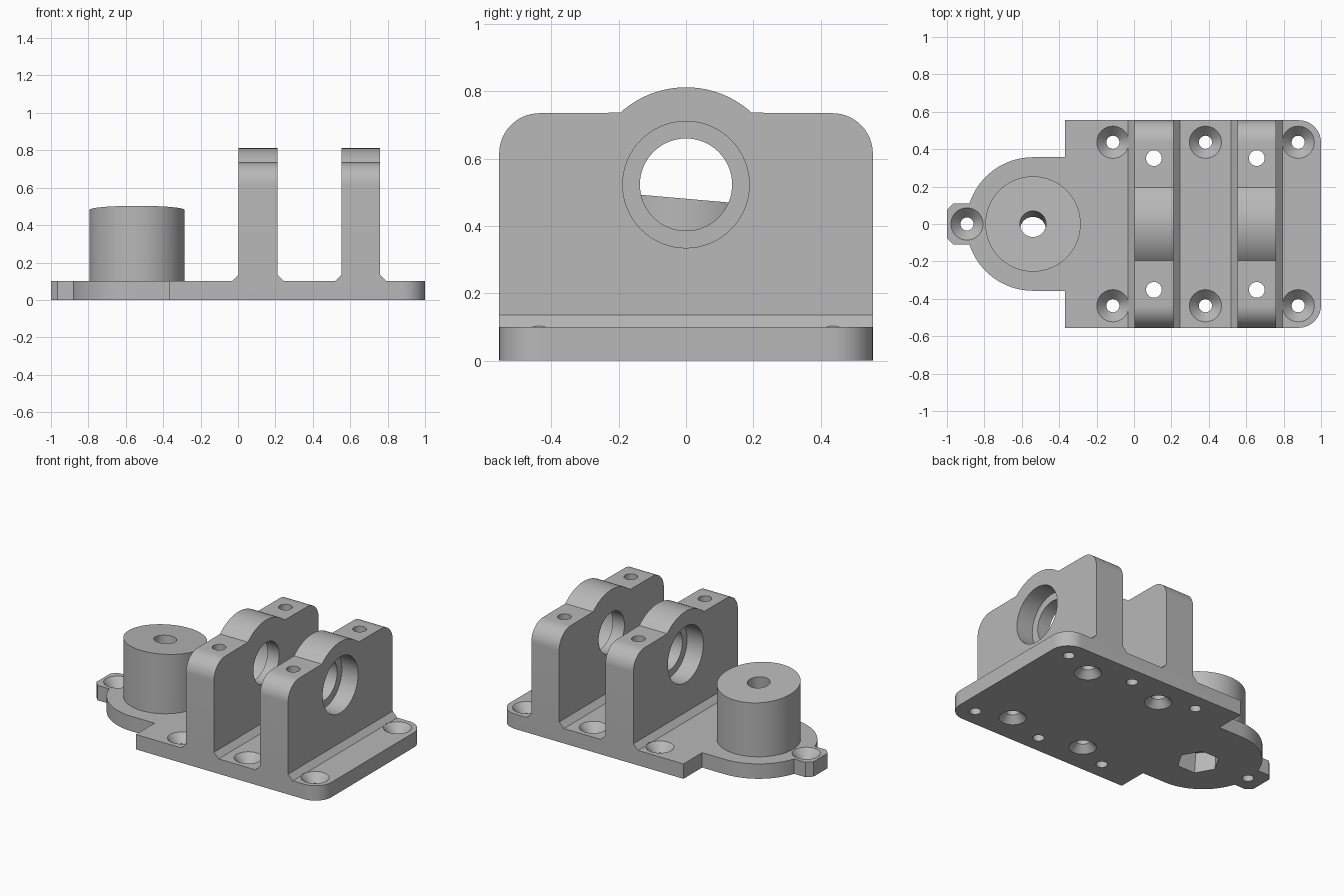
import bpy, bmesh, math
from mathutils import Matrix

if "Cube" in bpy.data.objects:
    bpy.data.objects.remove(bpy.data.objects["Cube"])

GREY = bpy.data.materials.new("light_grey")
GREY.diffuse_color = (0.48, 0.48, 0.48, 1)
GREY.use_nodes = True
GREY.node_tree.nodes["Principled BSDF"].inputs["Base Color"].default_value = GREY.diffuse_color
PLACE = {'x': lambda a, b, t: (t, a, b),
         'y': lambda a, b, t: (a, t, b),
         'z': lambda a, b, t: (a, b, t)}


def finish(name, bm):
    bmesh.ops.recalc_face_normals(bm, faces=bm.faces)
    me = bpy.data.meshes.new(name)
    bm.to_mesh(me)
    bm.free()
    me.materials.append(GREY)
    ob = bpy.data.objects.new(name, me)
    bpy.context.collection.objects.link(ob)
    return ob


def bridge(name, rings):
    """Solid skinned through matching rings of points."""
    bm = bmesh.new()
    vs = [[bm.verts.new(p) for p in r] for r in rings]
    n = len(rings[0])
    bm.faces.new(vs[0])
    bm.faces.new(vs[-1])
    for a, b in zip(vs, vs[1:]):
        for i in range(n):
            j = (i + 1) % n
            bm.faces.new((a[i], a[j], b[j], b[i]))
    return finish(name, bm)


def prism(name, pts, axis, lo, hi):
    return bridge(name, [[PLACE[axis](a, b, t) for a, b in pts] for t in (lo, hi)])


def arc(cx, cy, r, a0, a1, n):
    return [(cx + r * math.cos(math.radians(a0 + (a1 - a0) * i / n)),
             cy + r * math.sin(math.radians(a0 + (a1 - a0) * i / n))) for i in range(n + 1)]


def circle(r, n, cx=0, cy=0):
    return arc(cx, cy, r, 0, 360, n)[:-1]


def turned(name, x, y, profile, n=40):
    """Round solid from (radius, height) pairs."""
    return bridge(name, [[(a, b, z) for a, b in circle(r, n, x, y)] for r, z in profile])


def combine(target, tool, op):
    m = target.modifiers.new(op, 'BOOLEAN')
    m.operation, m.solver, m.object = op, 'EXACT', tool
    bpy.context.view_layer.objects.active = target
    bpy.ops.object.modifier_apply(modifier=m.name)
    bpy.data.objects.remove(tool)


H, W, C = 0.10, 0.555, 0.035          # plate height, half width, foot chamfer
UPRIGHTS = ((0.003, 0.21), (0.553, 0.76))
BOSS_X, BORE_Z = -0.54, 0.523

# Plate and both uprights with chamfered feet, as one side profile
side = [(-0.37, 0), (1.1, 0), (1.1, H)]
for a, b in reversed(UPRIGHTS):
    side += [(b + C, H), (b, H + C), (b, 0.9), (a, 0.9), (a, H + C), (a - C, H)]
side.append((-0.37, H))
body = prism("bearing_bracket", side, 'y', -0.7, 0.7)

# Rounded shoulders and crown of the uprights
half = math.degrees(math.acos(0.195 / 0.29))
outline = ([(-W, -0.1), (W, -0.1)] + arc(W - 0.12, 0.615, 0.12, 0, 90, 14)
           + arc(0, 0.522, 0.29, half, 180 - half, 28)
           + arc(-W + 0.12, 0.615, 0.12, 90, 180, 14))
combine(body, prism("shoulder_outline", outline, 'x', -0.6, 1.2), 'INTERSECT')

# Rounded plate corners at the right end
plan = ([(-0.5, -0.7), (0.88, -0.7), (0.88, -W)] + arc(0.88, -W + 0.12, 0.12, -90, 0, 14)
        + arc(0.88, W - 0.12, 0.12, 0, 90, 14) + [(0.88, 0.7), (-0.5, 0.7)])
combine(body, prism("plate_outline", plan, 'z', -0.2, 1.0), 'INTERSECT')

# Round neck, end tab and boss with a slanted top
neck = [(-0.2, 0.357)] + arc(BOSS_X, 0, 0.357, 90, 270, 48) + [(-0.2, -0.357)]
combine(body, prism("neck", neck, 'z', 0, H), 'UNION')
tab = [(-0.8, -0.11), (-0.8, 0.11), (-0.965, 0.11), (-1, 0.075), (-1, -0.075), (-0.965, -0.11)]
combine(body, prism("end_tab", tab, 'z', 0, H), 'UNION')
ring = circle(0.255, 72, BOSS_X, 0)
slope = math.tan(math.radians(5))
combine(body, bridge("boss", [[(a, b, 0.05) for a, b in ring],
                              [(a, b, 0.481 - slope * b) for a, b in ring]]), 'UNION')

# Tilted boss bore with a hexagonal nut pocket underneath
tilt = Matrix.Translation((BOSS_X, 0, 0.48)) @ Matrix.Rotation(math.radians(-5), 4, 'X')
for name, pts, lo, hi in (("boss_bore", circle(0.07, 40), -0.6, 0.2),
                          ("nut_pocket", circle(0.13, 6), -0.6, -0.36)):
    tool = prism(name, pts, 'z', lo, hi)
    tool.data.transform(tilt)
    combine(body, tool, 'DIFFERENCE')

# Shaft bore and the bearing seats on the outer faces
for name, r, lo, hi in (("shaft_bore", 0.137, -0.1, 0.9),
                        ("left_seat", 0.188, -0.1, UPRIGHTS[0][0] + 0.12),
                        ("right_seat", 0.188, UPRIGHTS[1][1] - 0.12, 0.9)):
    combine(body, prism(name, circle(r, 64, 0, BORE_Z), 'x', lo, hi), 'DIFFERENCE')

# Countersunk mounting holes in the plate and tab
spots = [(x, s * 0.437) for x in (-0.113, 0.382, 0.878) for s in (-1, 1)] + [(-0.893, 0)]
for x, y in spots:
    combine(body, turned("screw_hole", x, y,
                         [(0.035, -0.1), (0.035, 0.045), (0.086, H), (0.086, 0.16)]), 'DIFFERENCE')

# Vertical clamp holes through the uprights, countersunk below
for a, b in UPRIGHTS:
    for s in (-1, 1):
        combine(body, turned("clamp_hole", (a + b) / 2, s * 0.352,
                             [(0.083, -0.1), (0.083, 0), (0.042, 0.045), (0.042, 1)]), 'DIFFERENCE')

bpy.ops.object.select_all(action='DESELECT')
body.select_set(True)
bpy.context.view_layer.objects.active = body
bpy.ops.object.shade_smooth_by_angle(angle=math.radians(25))
